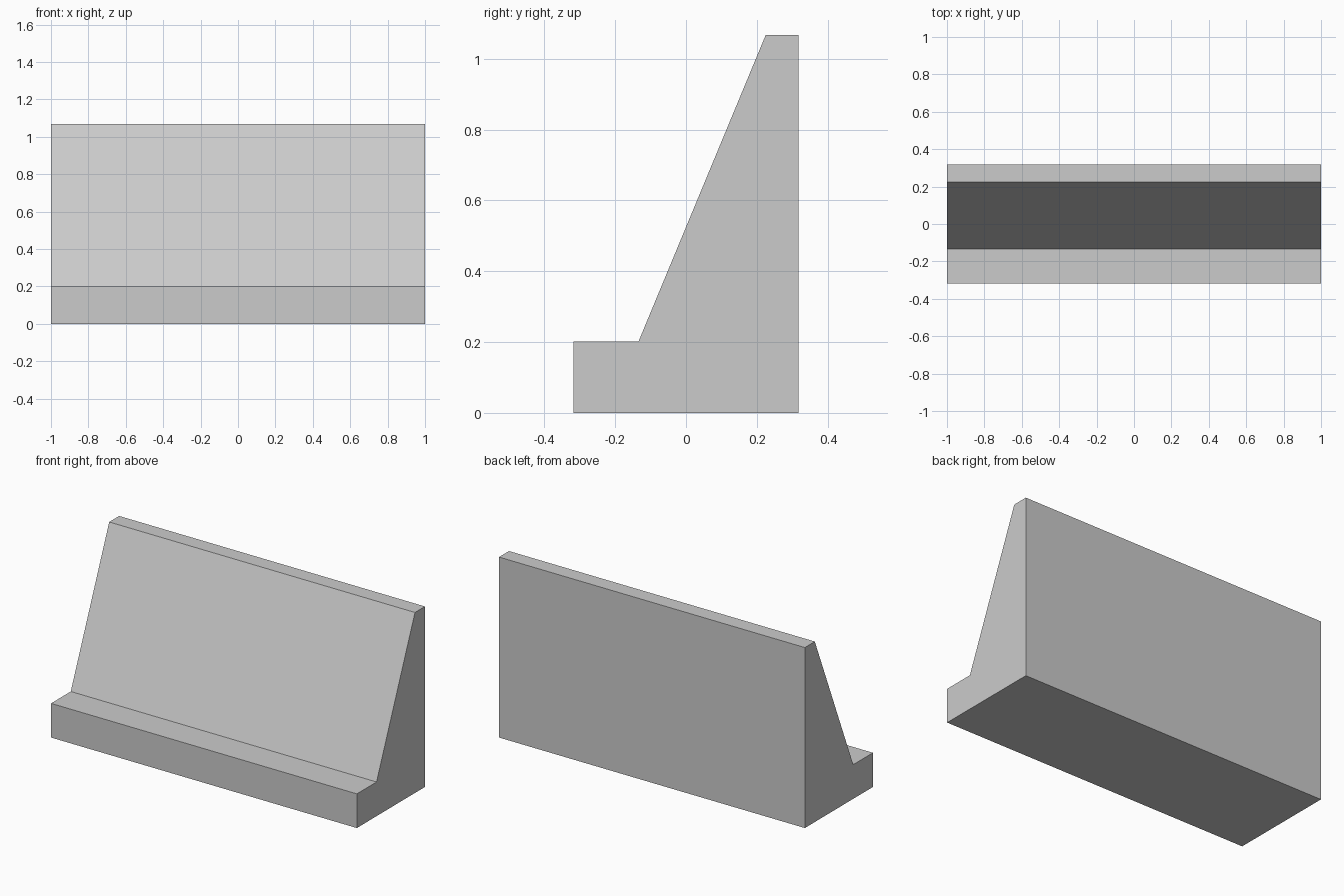
import bpy
import bmesh

cube = bpy.data.objects.get("Cube")
if cube:
    bpy.data.objects.remove(cube, do_unlink=True)

# Plain concrete grey
grey = bpy.data.materials.new("concrete_grey")
grey.use_nodes = True
colour = (0.6, 0.6, 0.6, 1)
grey.diffuse_color = colour
grey.node_tree.nodes["Principled BSDF"].inputs["Base Color"].default_value = colour

# Side profile (y, z): low front step, sloped face, narrow flat top, upright back
profile = [(-0.318, 0), (0.318, 0), (0.318, 1.067),
           (0.225, 1.067), (-0.134, 0.202), (-0.318, 0.202)]

# Extrude the profile along the full width
bm = bmesh.new()
end = bm.faces.new([bm.verts.new((-1, y, z)) for y, z in profile])
side = bmesh.ops.extrude_face_region(bm, geom=[end])
moved = [g for g in side["geom"] if isinstance(g, bmesh.types.BMVert)]
bmesh.ops.translate(bm, verts=moved, vec=(2, 0, 0))
bmesh.ops.recalc_face_normals(bm, faces=bm.faces)

mesh = bpy.data.meshes.new("barrier_wall")
bm.to_mesh(mesh)
bm.free()
mesh.materials.append(grey)
wall = bpy.data.objects.new("barrier_wall", mesh)
bpy.context.collection.objects.link(wall)
